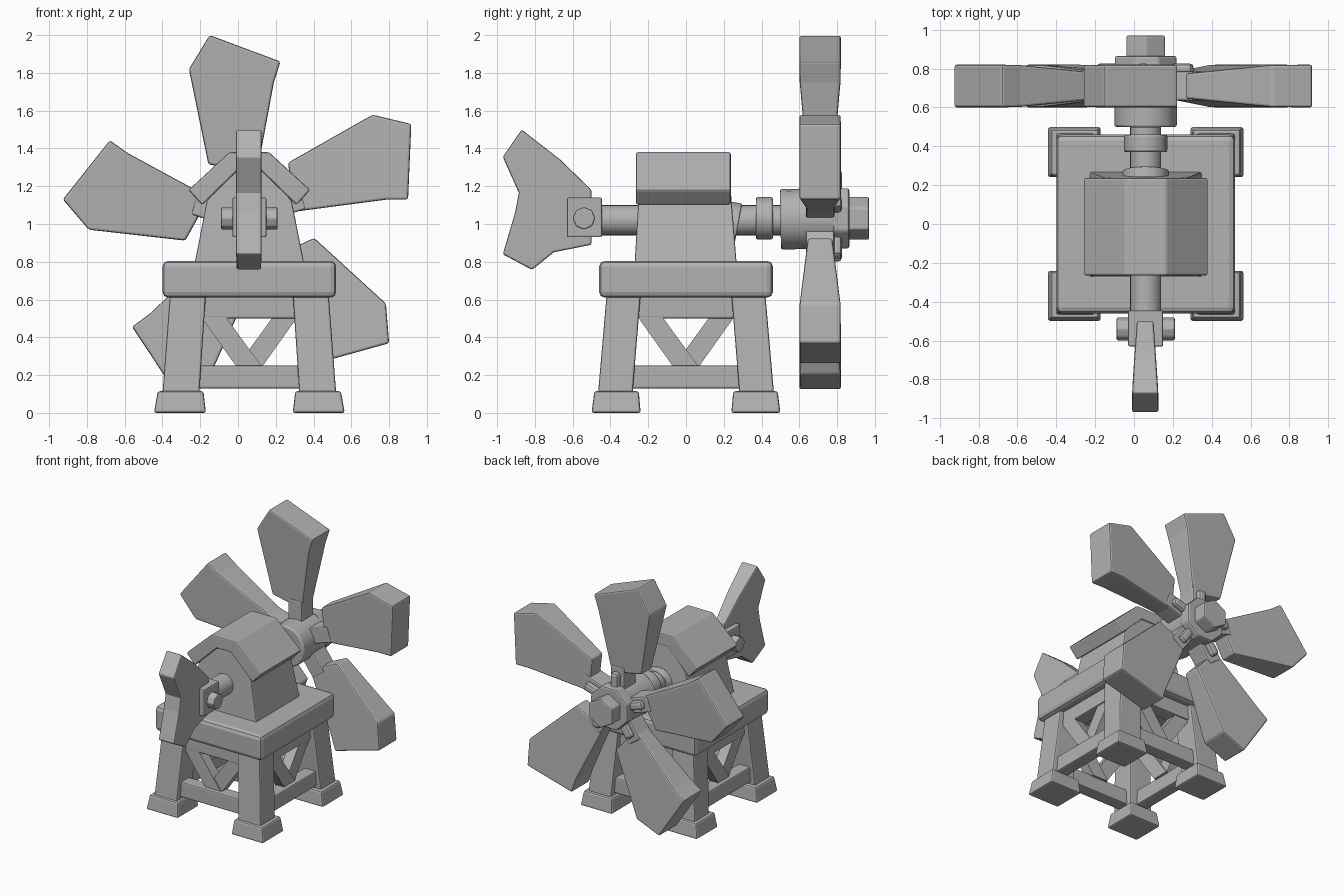
import bpy, bmesh, math
from mathutils import Vector, Matrix

if "Cube" in bpy.data.objects:
    bpy.data.objects.remove(bpy.data.objects["Cube"])

CX, AZ = 0.06, 1.03          # tower centre line and axle height

grey = bpy.data.materials.new("stone_grey")
grey.diffuse_color = (0.45, 0.45, 0.45, 1)
grey.use_nodes = True
grey.node_tree.nodes["Principled BSDF"].inputs["Base Color"].default_value = grey.diffuse_color


def finish(name, bm, bevel=0.0, smooth=False):
    bmesh.ops.recalc_face_normals(bm, faces=bm.faces)
    me = bpy.data.meshes.new(name)
    bm.to_mesh(me)
    bm.free()
    ob = bpy.data.objects.new(name, me)
    bpy.context.collection.objects.link(ob)
    me.materials.append(grey)
    if bevel:
        m = ob.modifiers.new("soft_edges", 'BEVEL')
        m.width, m.segments, m.limit_method = bevel, 2, 'ANGLE'
        m.angle_limit = math.radians(35)
    if smooth:
        bpy.ops.object.select_all(action='DESELECT')
        ob.select_set(True)
        bpy.context.view_layer.objects.active = ob
        bpy.ops.object.shade_smooth_by_angle(angle=math.radians(35))
    return ob


def loft(name, a, b, bevel=0.0):
    """Solid between two matching rings of points."""
    bm = bmesh.new()
    va, vb = [bm.verts.new(p) for p in a], [bm.verts.new(p) for p in b]
    n = len(va)
    bm.faces.new(va)
    bm.faces.new(vb[::-1])
    for i in range(n):
        j = (i + 1) % n
        bm.faces.new((va[i], vb[i], vb[j], va[j]))
    return finish(name, bm, bevel)


def rect(x0, x1, y0, y1, z):
    return [(x0, y0, z), (x1, y0, z), (x1, y1, z), (x0, y1, z)]


def box(name, x0, x1, y0, y1, z0, z1, bevel=0.01):
    return loft(name, rect(x0, x1, y0, y1, z0), rect(x0, x1, y0, y1, z1), bevel)


def rod(name, r, c0, c1, sides=24, bevel=0.0, r2=None, spin=0.0):
    c0, c1 = Vector(c0), Vector(c1)
    d = c1 - c0
    bm = bmesh.new()
    bmesh.ops.create_cone(bm, cap_ends=True, segments=sides, radius1=r,
                          radius2=r if r2 is None else r2, depth=d.length)
    turn = d.to_track_quat('Z', 'Y').to_matrix().to_4x4() @ Matrix.Rotation(spin, 4, 'Z')
    bmesh.ops.transform(bm, matrix=Matrix.Translation((c0 + c1) / 2) @ turn, verts=bm.verts)
    return finish(name, bm, bevel, sides > 8)


# Feet and leaning legs
for sx in (-1, 1):
    for sy in (-1, 1):
        def quad(xi, xo, yi, yo, z):
            return [(CX + sx * x, sy * y, z) for x, y in ((xi, yi), (xo, yi), (xo, yo), (xi, yo))]
        loft("foot", quad(.23, .505, .24, .5, 0), quad(.243, .485, .25, .485, .115), .012)
        loft("leg", quad(.265, .46, .283, .466, .1), quad(.23, .42, .24, .42, .63), .01)

# Rails and V braces on the four sides
for k in range(4):
    turn = Matrix.Translation((CX, 0, 0)) @ Matrix.Rotation(k * math.pi / 2, 4, 'Z')
    parts = [box("lower_rail", -.30, .30, -.42, -.32, .13, .25),
             box("upper_rail", -.30, .30, -.39, -.28, .5, .63)]
    for s in (-1, 1):
        ring = [(s * .215, .55), (s * .08, .55), (s * -.105, .24), (s * .02, .24)]
        ring = [(s * .285, .55), (s * .155, .55), (s * -.07, .24), (s * .065, .24)]
        y0 = -.385 + .004 * s
        parts.append(loft("brace", [(x, y0, z) for x, z in ring],
                          [(x, y0 + .08, z) for x, z in ring]))
    for p in parts:
        p.matrix_world = turn

# Platform
box("platform", CX - .46, CX + .46, -.46, .46, .61, .805, .03)

# Cabin with tapered walls and gabled top
wall = [(-.29, .79), (.29, .79), (.225, 1.12), (.08, 1.31), (-.08, 1.31), (-.225, 1.12)]
loft("cabin", [(CX + x, -.272 + (z - .79) * .06, z) for x, z in wall],
     [(CX + x, .268 - (z - .79) * .08, z) for x, z in wall], .008)

# Three-sided roof shell
half = [(.322, 1.18), (.105, 1.38)]
under = [(.06, 1.285), (.25, 1.1)]
roof = half + [(-x, z) for x, z in half[::-1]]
roof += [(-x, z) for x, z in under[::-1]] + under
loft("roof", [(CX + x, -.265, z) for x, z in roof],
     [(CX + x, .237, z) for x, z in roof], .01)

# Axle and its collars
rod("axle", .08, (CX, -.5, 1.02), (CX, .6, 1.02))
rod("cabin_collar", .12, (CX, .22, 1.0), (CX, .275, .99), 16, .006)
rod("axle_ring", .112, (CX, .37, AZ), (CX, .46, AZ), 16, .01)
rod("hub", .16, (CX, .5, AZ - .005), (CX, .8, AZ), 16, .01)
rod("hub_cap", .172, (CX, .78, AZ), (CX, .865, AZ), 8, .012, spin=math.pi / 8)
rod("hub_nut", .115, (CX, .86, AZ), (CX, .97, AZ), 6, .01)

# Tail joint with cross bolt
box("tail_joint", CX - .09, CX + .09, -.63, -.445, .93, 1.14, .008)
rod("tail_bolt", .06, (CX - .15, -.54, AZ), (CX + .15, -.54, AZ), 8, .008)

# Tail vane, thicker toward its far end
vane = [(-.87, 1.5), (-.97, 1.355), (-.885, 1.165), (-.905, 1.06), (-.97, .84),
        (-.815, .757), (-.70, .85), (-.5, .89), (-.5, 1.18), (-.665, 1.34)]
loft("tail_vane", [(CX - .045 - .05 * min(1, (-.5 - y) / .35) * .5, y, z) for y, z in vane],
     [(CX + .04 + .05 * min(1, (-.5 - y) / .35) * .5, y, z) for y, z in vane], .01)

# Five blades with spokes and clips around the hub
blade = [(-.21, .97, .11), (.165, .83, .11), (.13, .72, .108),
         (.04, .235, .065), (-.217, .286, .065), (-.32, .79, .11)]
for k in range(5):
    turn = Matrix.Translation((CX, .71, AZ)) @ Matrix.Rotation(k * math.tau / 5, 4, 'Y')
    parts = [loft("blade", [(x, -t, z) for x, z, t in blade],
                  [(x, t, z) for x, z, t in blade], .012),
             box("spoke", -.075, .045, -.075, .075, .1, .3, .01),
             box("blade_clip", -.045, .02, .06, .115, .13, .26, .02)]
    for p in parts:
        p.matrix_world = turn
